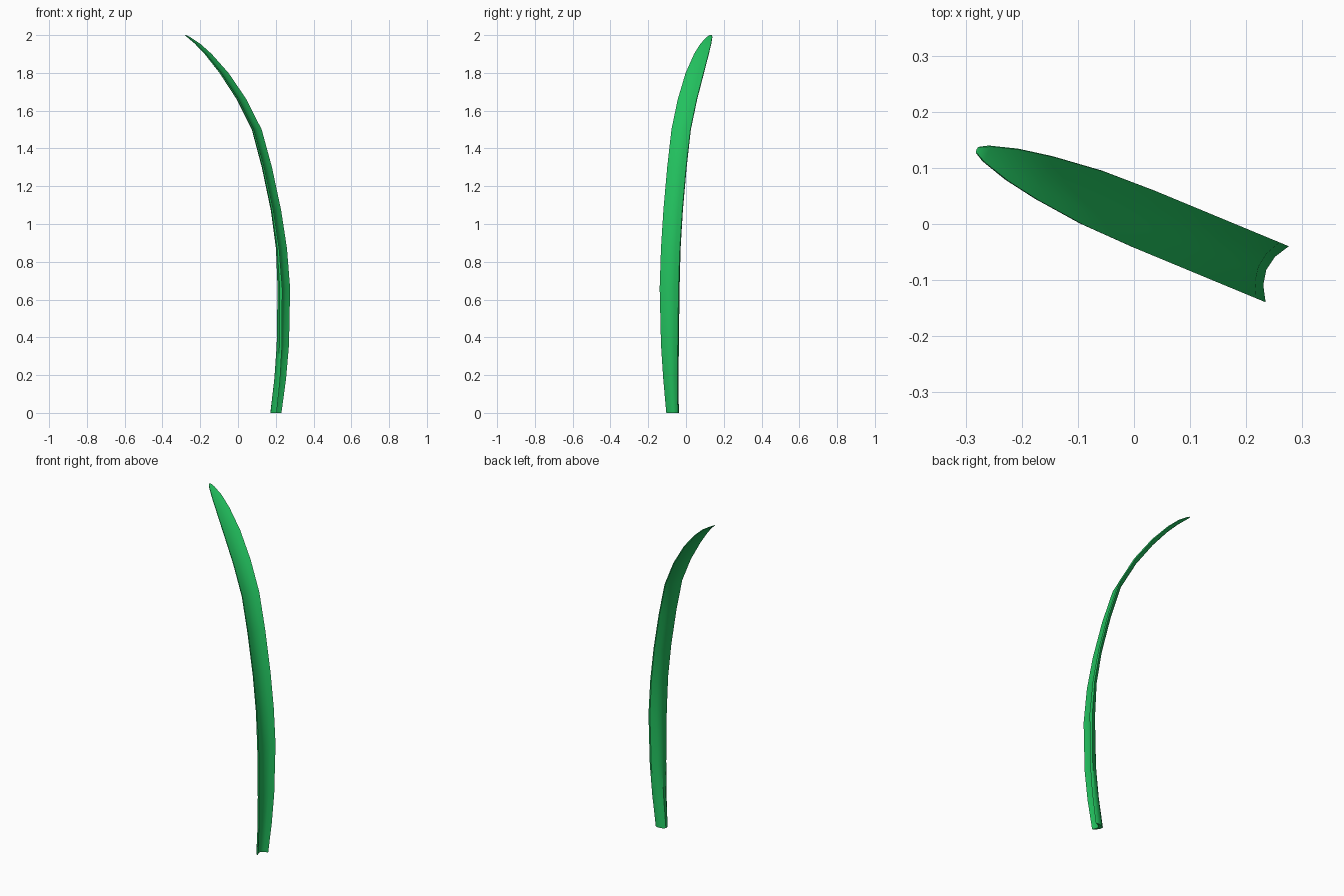
import bpy, bmesh, math
from mathutils import Vector

if "Cube" in bpy.data.objects:
    bpy.data.objects.remove(bpy.data.objects["Cube"])

# Blade leans along D; its width runs along W
D = Vector((-0.924, 0.383, 0))
W = Vector((0.383, 0.924, 0))
W0 = 0.015

# Profile rings: height, edge position along D, half width, hollow depth, thickness
RINGS = [
    (0.00, -0.229, 0.033, 0.027, 0.023),
    (0.18, -0.252, 0.041, 0.026, 0.024),
    (0.36, -0.266, 0.048, 0.024, 0.025),
    (0.66, -0.270, 0.054, 0.021, 0.025),
    (0.87, -0.252, 0.054, 0.018, 0.018),
    (1.07, -0.219, 0.054, 0.016, 0.015),
    (1.30, -0.166, 0.054, 0.016, 0.014),
    (1.50, -0.107, 0.054, 0.015, 0.013),
    (1.66, -0.020, 0.054, 0.014, 0.013),
    (1.80, 0.082, 0.051, 0.011, 0.013),
    (1.90, 0.174, 0.041, 0.007, 0.011),
    (1.955, 0.236, 0.030, 0.004, 0.010),
    (1.99, 0.288, 0.015, 0.001, 0.008),
    (2.00, 0.306, 0.006, 0.000, 0.004),
]
STEPS = [-1, -0.5, 0, 0.5, 1]


def section(z, d, h, depth, thick):
    """Channel section: hollow face one way, rounded back the other."""
    def pt(s, back):
        arch = 1 - s * s
        off = d + depth * arch + (thick * (0.6 + 0.4 * arch) if back else 0)
        return D * off + W * (W0 + h * s) + Vector((0, 0, z))
    return [pt(s, False) for s in STEPS] + [pt(s, True) for s in reversed(STEPS)]


# Loft the blade through its rings
bm = bmesh.new()
loops = [[bm.verts.new(p) for p in section(*r)] for r in RINGS]
n = len(loops[0])
for a, b in zip(loops, loops[1:]):
    for i in range(n):
        j = (i + 1) % n
        bm.faces.new((a[i], a[j], b[j], b[i]))
bm.faces.new(loops[0])
bm.faces.new(loops[-1])
bmesh.ops.recalc_face_normals(bm, faces=bm.faces)
mesh = bpy.data.meshes.new("grass_blade")
bm.to_mesh(mesh)
bm.free()
blade = bpy.data.objects.new("grass_blade", mesh)
bpy.context.collection.objects.link(blade)

# Green leaf colour
green = bpy.data.materials.new("leaf_green")
green.diffuse_color = (0.016, 0.53, 0.112, 1)
green.use_nodes = True
green.node_tree.nodes["Principled BSDF"].inputs["Base Color"].default_value = green.diffuse_color
mesh.materials.append(green)

bpy.context.view_layer.objects.active = blade
blade.select_set(True)
bpy.ops.object.shade_smooth_by_angle(angle=math.radians(40))
